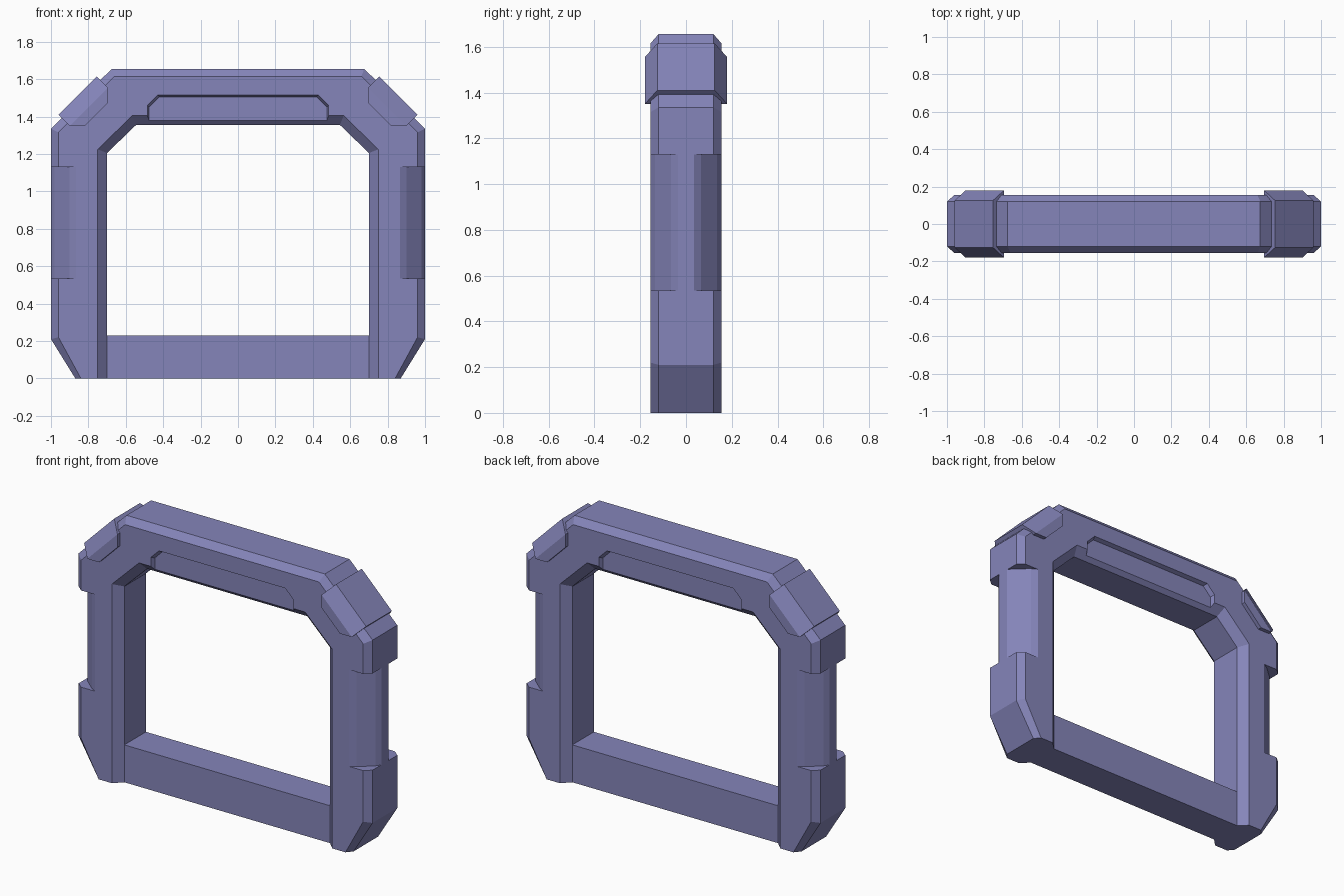
import bpy
import bmesh

if "Cube" in bpy.data.objects:
    bpy.data.objects.remove(bpy.data.objects["Cube"])

paint = bpy.data.materials.new("muted_violet_blue")
paint.diffuse_color = (0.235, 0.235, 0.49, 1.0)
paint.use_nodes = True
paint.node_tree.nodes["Principled BSDF"].inputs["Base Color"].default_value = paint.diffuse_color


def finish(name, bm, helper=False):
    bmesh.ops.recalc_face_normals(bm, faces=bm.faces[:])
    mesh = bpy.data.meshes.new(name)
    bm.to_mesh(mesh)
    bm.free()
    mesh.materials.append(paint)
    obj = bpy.data.objects.new(name, mesh)
    bpy.context.collection.objects.link(obj)
    if helper:
        obj.hide_render = True
        obj.hide_viewport = True
        obj.display_type = 'WIRE'
    return obj


def loft(bm, loops):
    """Join closed loops of points in order and cap both ends."""
    rings = [[bm.verts.new(p) for p in loop] for loop in loops]
    n = len(rings[0])
    for a, b in zip(rings, rings[1:]):
        for i in range(n):
            j = (i + 1) % n
            bm.faces.new((a[i], a[j], b[j], b[i]))
    bm.faces.new(rings[0])
    bm.faces.new(rings[-1][::-1])


def mirrored(path):
    return path + [(-x, z) for x, z in reversed(path)]


# Arch: four edge paths (right half, bottom to top) and their depths
outer = mirrored([(0.87, 0), (1.0, 0.21), (1.0, 1.335), (0.675, 1.655)])
front_outer = mirrored([(0.84, 0), (0.96, 0.22), (0.96, 1.315), (0.66, 1.615)])
front_inner = mirrored([(0.75, 0), (0.75, 0.22), (0.75, 1.225), (0.565, 1.405)])
inner = mirrored([(0.70, 0), (0.70, 0.22), (0.70, 1.205), (0.545, 1.355)])
edges = [(outer, 0.12), (front_outer, 0.155), (front_inner, 0.155), (inner, 0.105)]

bm = bmesh.new()
sections = []
for k in range(len(outer)):
    near = [(path[k][0], -d, path[k][1]) for path, d in edges]
    far = [(path[k][0], d, path[k][1]) for path, d in reversed(edges)]
    sections.append(near + far)
loft(bm, sections)
arch = finish("arch_frame", bm)

# Faceted grip cutouts on the outer corners of both legs
bm = bmesh.new()
grip = [(0.865, 0.155), (0.90, 0.135), (0.98, 0.065), (1.0, 0.035),
        (1.03, -0.01 + 0.035), (1.03, 0.20), (0.84, 0.20)]
for sx in (-1, 1):
    for sy in (-1, 1):
        loft(bm, [[(sx * x, sy * y, z) for x, y in grip] for z in (0.535, 1.13)])
grip_cutter = finish("grip_cutter", bm, helper=True)

# Shallow recess in the front and back of the header
bm = bmesh.new()


def recess_outline(y, grow):
    w, t = 0.475 + grow, 1.505 + grow
    return [(-w, y, 1.30), (-w, y, t - 0.055), (-w + 0.055, y, t),
            (w - 0.055, y, t), (w, y, t - 0.055), (w, y, 1.30)]


for sy in (-1, 1):
    loft(bm, [recess_outline(sy * 0.13, 0.0), recess_outline(sy * 0.18, 0.02)])
recess_cutter = finish("recess_cutter", bm, helper=True)

for cutter in (grip_cutter, recess_cutter):
    mod = arch.modifiers.new(cutter.name, 'BOOLEAN')
    mod.operation = 'DIFFERENCE'
    mod.solver = 'EXACT'
    mod.object = cutter

# Bevelled guards over the two upper corners
for side, sx in (("left", -1), ("right", 1)):
    bm = bmesh.new()
    for sy in (-1, 1):
        for x, z in ((0.96, 1.41), (0.755, 1.615)):
            bm.verts.new((sx * x, sy * 0.125, z))
        for x, z in ((0.90, 1.35), (0.695, 1.555), (0.695, 1.475), (0.82, 1.35)):
            bm.verts.new((sx * x, sy * 0.18, z))
    bmesh.ops.convex_hull(bm, input=bm.verts[:])
    bmesh.ops.dissolve_limit(bm, angle_limit=0.02, verts=bm.verts[:], edges=bm.edges[:])
    finish(side + "_corner_guard", bm)

# Sill between the legs
bm = bmesh.new()
loft(bm, [[(x, -0.105, 0), (x, 0.105, 0), (x, 0.105, 0.23), (x, -0.105, 0.23)]
          for x in (-0.70, 0.70)])
finish("sill", bm)
